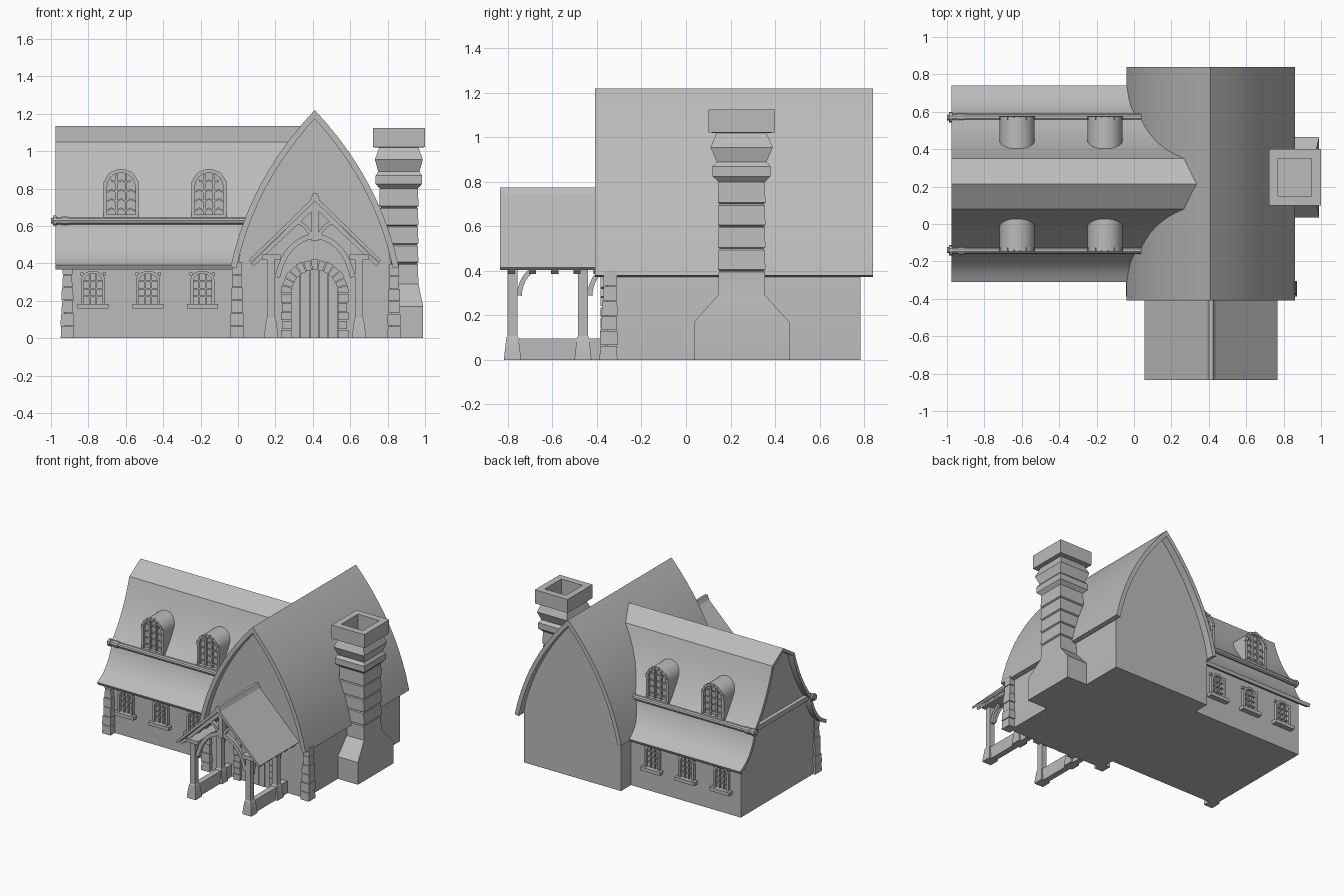
import bpy, bmesh
from math import sin, cos, pi, radians, sqrt
from mathutils import Vector

if "Cube" in bpy.data.objects:
    bpy.data.objects.remove(bpy.data.objects["Cube"])

stone = bpy.data.materials.new("plain grey")
stone.use_nodes = True
GREY = (0.5, 0.5, 0.5, 1)
stone.diffuse_color = GREY
stone.node_tree.nodes["Principled BSDF"].inputs["Base Color"].default_value = GREY
parts = []


# ---------- helpers ----------
def finish(name, bm):
    bmesh.ops.recalc_face_normals(bm, faces=bm.faces)
    mesh = bpy.data.meshes.new(name)
    bm.to_mesh(mesh)
    bm.free()
    mesh.materials.append(stone)
    ob = bpy.data.objects.new(name, mesh)
    bpy.context.scene.collection.objects.link(ob)
    parts.append(ob)


def skin(bm, rings):
    """Closed solid through rings of equal length."""
    vs = [[bm.verts.new(p) for p in r] for r in rings]
    n = len(vs[0])
    for a, b in zip(vs, vs[1:]):
        for i in range(n):
            bm.faces.new((a[i], a[(i + 1) % n], b[(i + 1) % n], b[i]))
    bm.faces.new(vs[0])
    bm.faces.new(vs[-1])


def prism(bm, pts, axis, a, b):
    place = {"x": lambda p, t: (t, p[0], p[1]), "y": lambda p, t: (p[0], t, p[1])}[axis]
    skin(bm, [[place(p, t) for p in pts] for t in (a, b)])


def box(bm, x0, x1, y0, y1, z0, z1):
    prism(bm, [(x0, z0), (x1, z0), (x1, z1), (x0, z1)], "y", y0, y1)


def loft(bm, cx, cy, levels):
    """Four-sided column through (z, half x, half y) levels."""
    skin(bm, [[(cx - hx, cy - hy, z), (cx + hx, cy - hy, z), (cx + hx, cy + hy, z),
               (cx - hx, cy + hy, z)] for z, hx, hy in levels])


def offset(pts, d):
    """Shift a polyline to its right by d."""
    out = []
    for i, p in enumerate(pts):
        v = Vector(pts[min(i + 1, len(pts) - 1)]) - Vector(pts[max(i - 1, 0)])
        v.normalize()
        out.append((p[0] + v.y * d, p[1] - v.x * d))
    return out


def band(pts, t):
    return pts + offset(pts, t)[::-1]


def curve(p, q, r, n=8):
    """Quadratic curve from p to r, pulled toward q."""
    return [tuple((1 - t) ** 2 * a + 2 * t * (1 - t) * b + t * t * c for a, b, c in zip(p, q, r))
            for t in (i / n for i in range(n + 1))]


def arch(cx, hw, z0, spring, rise, n=12):
    top = [(cx - hw * cos(pi * i / n), spring + rise * sin(pi * i / n)) for i in range(n + 1)]
    return [(cx - hw, z0)] + top + [(cx + hw, z0)]


def voussoirs(bm, cx, spring, r0, r1, n, ya, yb):
    for i in range(n):
        a, b = pi * (i + 0.06) / n, pi * (i + 0.94) / n
        r = r1 - 0.004 * (i % 2)
        prism(bm, [(cx + q * cos(t), spring + q * sin(t))
                   for q, t in ((r0, a), (r, a), (r, b), (r0, b))], "y", ya, yb)


def mirrored(half, c):
    return half + [(2 * c - x, z) for x, z in half[-2::-1]]


# ---------- tall hall ----------
HX = 0.41
hall = mirrored(curve((-0.04, 0.38), (0.06, 0.85), (HX, 1.22), 10), HX)
bm = bmesh.new()
inner = offset(hall, 0.032)
inner[10] = (HX, 1.172)
prism(bm, hall + inner[::-1], "y", -0.41, 0.84)
finish("hall_roof", bm)
bm = bmesh.new()
prism(bm, [(0, 0), (0, 0.39)] + inner[1:-1] + [(0.82, 0.39), (0.82, 0)], "y", -0.355, 0.785)
finish("hall_walls", bm)

# ---------- long wing ----------
WY = 0.215
upper = curve((-0.345, 0.64), (-0.21, 0.80), (-0.135, 1.05), 6)
lower = curve((-0.525, 0.39), (-0.40, 0.44), (-0.35, 0.61), 6)
wing = mirrored([(WY + d, z) for d, z in lower + upper + [(0, 1.135)]], WY)
under = offset(wing, 0.025)
bm = bmesh.new()
prism(bm, wing + under[::-1], "x", -0.975, HX)
finish("wing_roof", bm)
bm = bmesh.new()
body = [p for p in under if abs(p[0] - WY) < 0.44]
prism(bm, [(WY - 0.45, 0), (WY - 0.45, 0.41)] + body + [(WY + 0.45, 0.41), (WY + 0.45, 0)],
      "x", -0.93, HX)
finish("wing_walls", bm)

# gutters and the beam across the end
bm = bmesh.new()
for s in (-1, 1):
    def rod(r, a, b):
        prism(bm, [(WY + s * 0.355 + r * cos(pi * i / 5), 0.628 + r * sin(pi * i / 5))
                   for i in range(10)], "x", a, b)
    rod(0.02, -0.975, 0.1)
    rod(0.024, -0.945, -0.905)
    rod(0.028, -0.99, -0.97)
    rod(0.016, -1.0, -0.99)
box(bm, -0.96, -0.92, WY - 0.345, WY + 0.345, 0.61, 0.645)
finish("gutters", bm)


# ---------- windows on both long sides ----------
for s, side in ((-1, "front"), (1, "back")):
    def yy(d):
        return WY + s * d
    for k, cx in enumerate((-0.775, -0.48, -0.19)):
        bm = bmesh.new()
        out = arch(cx, 0.064, 0.18, 0.31, 0.05)
        inn = arch(cx, 0.048, 0.18, 0.305, 0.04)
        prism(bm, out + inn[::-1], "y", yy(0.445), yy(0.472))
        for dx in (-0.017, 0.017):
            box(bm, cx + dx - 0.004, cx + dx + 0.004, yy(0.445), yy(0.462), 0.18, 0.342)
        for z in (0.225, 0.265, 0.305):
            box(bm, cx - 0.05, cx + 0.05, yy(0.445), yy(0.46), z - 0.004, z + 0.004)
        box(bm, cx - 0.083, cx + 0.083, yy(0.44), yy(0.49), 0.158, 0.184)
        for e in (-1, 1):
            box(bm, cx + e * 0.052, cx + e * 0.068, yy(0.44), yy(0.468), 0.335, 0.352)
        finish(f"{side}_window_{k + 1}", bm)

    for k, cx in enumerate((-0.625, -0.155)):
        bm = bmesh.new()
        prism(bm, arch(cx, 0.094, 0.62, 0.81, 0.094, 16), "y", yy(0.08), yy(0.335))
        ring = arch(cx, 0.094, 0.64, 0.81, 0.094, 16) + arch(cx, 0.076, 0.64, 0.81, 0.076, 16)[::-1]
        prism(bm, ring, "y", yy(0.33), yy(0.355))
        voussoirs(bm, cx, 0.81, 0.075, 0.097, 9, yy(0.34), yy(0.361))
        finish(f"{side}_dormer_{k + 1}", bm)
        # leaded bars with a chevron in every light
        bm = bmesh.new()
        for dx in (-0.026, 0.026):
            box(bm, cx + dx - 0.006, cx + dx + 0.006, yy(0.33), yy(0.35), 0.65, 0.878)
        for z in (0.685, 0.735, 0.785, 0.835):
            zig = [(cx - 0.078 + 0.026 * i, z + 0.014 * (i % 2)) for i in range(7)]
            if z > 0.82:
                zig = zig[1:-1]
            prism(bm, band(zig, 0.009), "y", yy(0.33), yy(0.346))
        box(bm, cx - 0.092, cx + 0.092, yy(0.32), yy(0.362), 0.645, 0.66)
        finish(f"{side}_dormer_bars_{k + 1}", bm)

# ---------- stone buttresses ----------
for name, cx, cy, h in (("wing", -0.912, -0.25, 0.41), ("hall_left", -0.005, -0.35, 0.41),
                        ("hall_right", 0.835, -0.35, 0.4)):
    bm = bmesh.new()
    n = 6
    for i in range(n):
        def half(t):
            return 0.036 - 0.014 * t + 0.003 * (i % 2)
        a, b = i / n, (i + 0.95) / n
        loft(bm, cx, cy + 0.01 * b, [(h * a, half(a), half(a) + 0.004), (h * b, half(b), half(b) + 0.004)])
    finish(name + "_buttress", bm)

# ---------- chimney ----------
bm = bmesh.new()
levels = [(0, 0.13, 0.215), (0.17, 0.13, 0.215), (0.29, 0.105, 0.106)]
for z in (0.4, 0.5, 0.6, 0.7):
    levels += [(z - 0.006, 0.101, 0.104), (z, 0.096, 0.098), (z + 0.006, 0.105, 0.107)]
levels += [(0.8, 0.102, 0.104), (0.825, 0.124, 0.13), (0.87, 0.124, 0.13), (0.89, 0.11, 0.112),
           (0.955, 0.128, 0.14), (1.02, 0.105, 0.112), (1.021, 0.139, 0.15), (1.125, 0.139, 0.15),
           (1.125, 0.09, 0.1), (1.0, 0.09, 0.1)]
loft(bm, 0.86, 0.25, levels)
finish("chimney", bm)

# ---------- door ----------
bm = bmesh.new()
for i in range(5):
    x0 = HX - 0.125 + 0.05 * i
    x1 = x0 + 0.046
    top = [(x, 0.24 + sqrt(max(0.0, 0.128 ** 2 - (x - HX) ** 2))) for x in (x0, (x0 + x1) / 2, x1)]
    prism(bm, [(x0, 0)] + top + [(x1, 0)], "y", -0.35, -0.366 - 0.003 * (i % 2))
finish("door_planks", bm)
bm = bmesh.new()
voussoirs(bm, HX, 0.24, 0.125, 0.182, 13, -0.345, -0.385)
for s in (-1, 1):
    for i in range(5):
        w = 0.18 - 0.006 * (i % 2)
        xs = sorted((HX + s * 0.125, HX + s * w))
        box(bm, *xs, -0.385, -0.345, 0.048 * i, 0.048 * i + 0.044)
finish("door_surround", bm)

# ---------- porch ----------
PX = 0.412
slope = [(PX - 0.355, 0.415), (PX, 0.762), (PX + 0.355, 0.415)]


def chevron(drop, t, cut=0.0):
    """Gable strip lying a vertical distance below the roof line."""
    e = 0.355 - cut
    top = [(PX - e, 0.762 - drop - e * 0.977), (PX, 0.762 - drop), (PX + e, 0.762 - drop - e * 0.977)]
    return top + [(PX + e - t * 0.5, top[2][1] - t * 0.5), (PX, 0.762 - drop - t * 1.41),
                  (PX - e + t * 0.5, top[0][1] - t * 0.5)]


bm = bmesh.new()
prism(bm, chevron(0, 0.022), "y", -0.835, -0.34)
prism(bm, [(PX - 0.025, 0.742), (PX - 0.01, 0.775), (PX + 0.01, 0.775), (PX + 0.025, 0.742)],
      "y", -0.835, -0.34)
finish("porch_roof", bm)
bm = bmesh.new()
for y in (-0.785, -0.69, -0.59, -0.49, -0.4):
    prism(bm, chevron(0.028, 0.028, 0.012), "y", y - 0.016, y + 0.016)
finish("porch_rafters", bm)

bm = bmesh.new()
for s in (-1, 1):
    x = PX + s * 0.235
    for y in (-0.78, -0.463):
        loft(bm, x, y, [(0, 0.038, 0.038), (0.025, 0.036, 0.036), (0.1, 0.026, 0.027),
                        (0.108, 0.021, 0.022), (0.43, 0.021, 0.022)])
        prism(bm, band(curve((y + 0.02, 0.29), (y + 0.025, 0.38), (y + 0.095, 0.42)), 0.022),
              "x", x - 0.012, x + 0.012)
    box(bm, x - 0.022, x + 0.022, -0.75, -0.36, 0, 0.095)
    box(bm, x - 0.05, x + 0.05, -0.81, -0.35, 0.42, 0.448)
finish("porch_posts", bm)

# front truss with king post and curved braces
bm = bmesh.new()
box(bm, PX - 0.018, PX + 0.018, -0.8, -0.765, 0.52, 0.73)
for s in (-1, 1):
    foot = curve((PX + s * 0.215, 0.33), (PX + s * 0.17, 0.53), (PX + s * 0.012, 0.56))
    strut = curve((PX + s * 0.012, 0.55), (PX + s * 0.04, 0.63), (PX + s * 0.125, 0.635))
    prism(bm, band(foot, -s * 0.028), "y", -0.795, -0.768)
    prism(bm, band(strut, s * 0.02), "y", -0.795, -0.77)
finish("porch_truss", bm)

# ---------- shading ----------
for ob in bpy.context.selected_objects:
    ob.select_set(False)
for ob in parts:
    ob.select_set(True)
bpy.context.view_layer.objects.active = parts[0]
bpy.ops.object.shade_smooth_by_angle(angle=radians(25))
